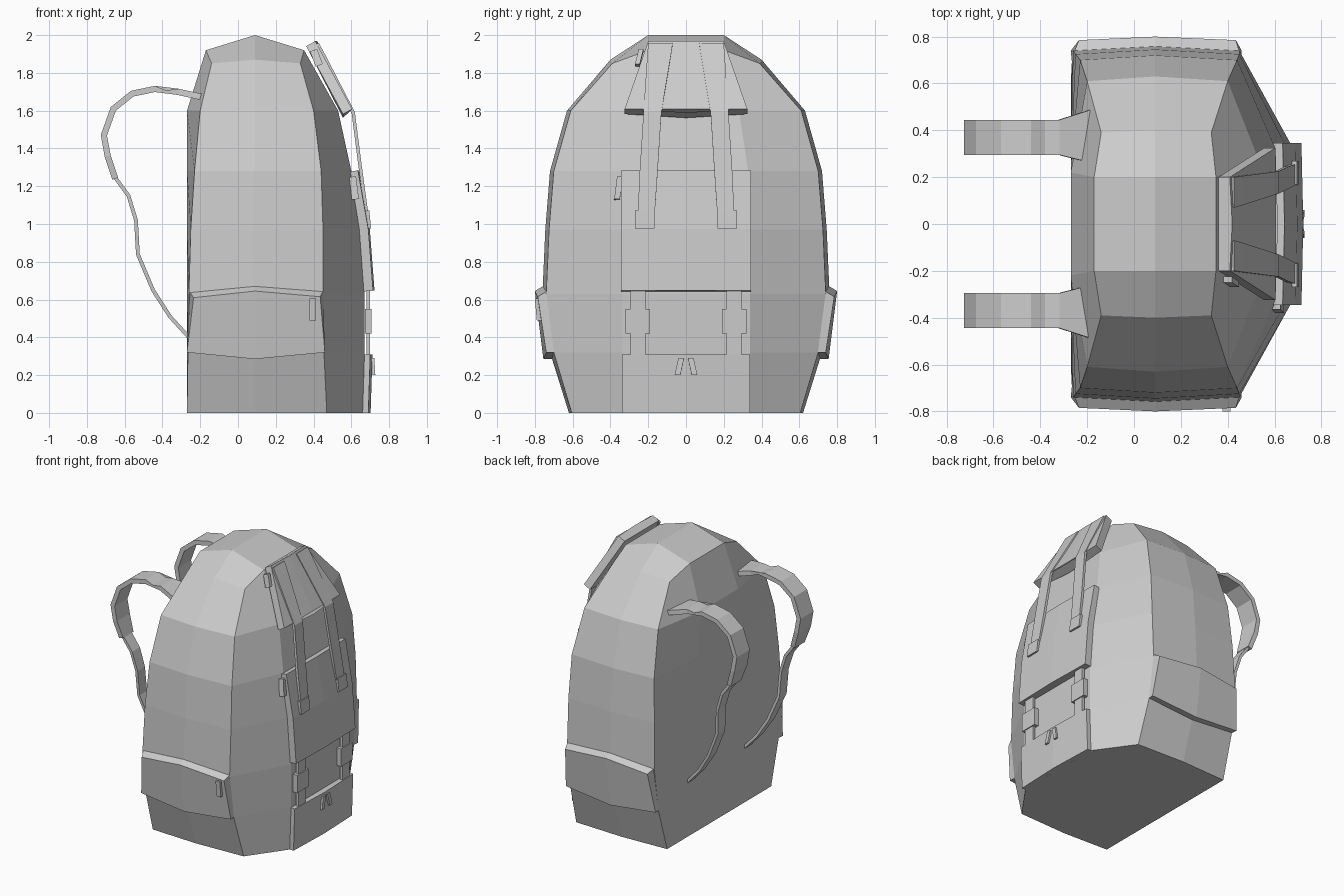
import bpy, bmesh
from mathutils import Vector

if "Cube" in bpy.data.objects:
    bpy.data.objects.remove(bpy.data.objects["Cube"])


def finish(name, bm):
    bmesh.ops.recalc_face_normals(bm, faces=bm.faces)
    me = bpy.data.meshes.new(name)
    bm.to_mesh(me)
    bm.free()
    ob = bpy.data.objects.new(name, me)
    bpy.context.collection.objects.link(ob)
    return ob


def loft(name, rings):
    """Closed skin through equal-length rings of points, capped at both ends."""
    bm = bmesh.new()
    vs = [[bm.verts.new(p) for p in r] for r in rings]
    n = len(rings[0])
    for a, b in zip(vs, vs[1:]):
        for i in range(n):
            j = (i + 1) % n
            bm.faces.new((a[i], a[j], b[j], b[i]))
    bm.faces.new(vs[0])
    bm.faces.new(vs[-1])
    return finish(name, bm)


def slab(name, path, t, bulge=0.0, sag=0.0, side=1):
    """Flat strip along an x/z path; rows are (x, z, y0, y1), t is the thickness."""
    rings = []
    for i, (x, z, y0, y1) in enumerate(path):
        a, b = path[max(i - 1, 0)], path[min(i + 1, len(path) - 1)]
        d = Vector((b[0] - a[0], b[1] - a[1])).normalized()
        nx, nz = d.y * t / 2, -d.x * t / 2
        if nx < 0:
            nx, nz = -nx, -nz
        ym = (y0 + y1) / 2
        dz = -sag if i == len(path) - 1 else 0
        ring = [(x - nx, y0, z - nz), (x + nx, y0, z + nz)]
        if bulge:
            ring.append((x + nx + bulge, ym, z + nz + dz))
        ring += [(x + nx, y1, z + nz), (x - nx, y1, z - nz)]
        if bulge:
            ring.append((x - nx, ym, z - nz + dz))
        rings.append([(px, py * side, pz) for px, py, pz in ring])
    return loft(name, rings)


# main body: z, back x, back y, rear corner x, corner y, side y, front corner x, front x, front y
LEVELS = [
    (0.00, -.27, .30, -.27, .605, .62, .47, .66, .34),
    (0.32, -.27, .30, -.265, .70, .72, .455, .67, .34),
    (0.63, -.27, .30, -.26, .74, .76, .45, .67, .34),
    (0.97, -.27, .28, -.25, .725, .745, .45, .645, .34),
    (1.28, -.27, .25, -.23, .70, .72, .44, .60, .33),
    (1.60, -.27, .22, -.20, .61, .63, .40, .53, .28),
    (1.87, -.17, .20, -.14, .39, .40, .33, .35, .20),
]
bm = bmesh.new()
rings = []
for z, bx, by, cx, cy, my, dx, fx, fy in LEVELS:
    top = z > 1.8
    zi, ze = (1.92, 1.85) if top else (z, z)
    half = [(bx, by, zi), (cx, cy, ze), (.09, my, z), (dx, cy, ze), (fx, fy, zi)]
    full = half + [(x, -y, h) for x, y, h in reversed(half)]
    rings.append([bm.verts.new(p) for p in full])
for a, b in zip(rings, rings[1:]):
    for i in range(10):
        j = (i + 1) % 10
        bm.faces.new((a[i], a[j], b[j], b[i]))
bm.faces.new(rings[0])
r = rings[-1]
t0, t1 = bm.verts.new((.09, .2, 2.0)), bm.verts.new((.09, -.2, 2.0))
for f in ((r[0], r[1], r[2], t0), (t0, r[2], r[3], r[4]), (r[9], r[0], t0, t1),
          (t0, r[4], r[5], t1), (t1, r[5], r[6], r[7]), (r[9], t1, r[7], r[8])):
    bm.faces.new(f)
finish("pack_body", bm)

# front pockets and top flap
slab("lower_pocket", [(.665, 0, -.34, .34), (.675, .31, -.34, .34)], .05, .012)
slab("front_panel", [(.69, .645, -.345, .345), (.665, .97, -.345, .345),
                     (.61, 1.28, -.345, .345)], .05, .008)
slab("top_flap", [(.385, 1.955, -.2, .2), (.58, 1.595, -.325, .325)], .055, .01, .02)

for s, label in ((1, "left"), (-1, "right")):
    # side pouches
    xs = (-.265, .09, .46)
    lip = [(-.255, .735 * s, .64), (.09, .75 * s, .675), (.45, .735 * s, .645)]
    top = [(-.235, .785 * s, .61), (.09, .80 * s, .645), (.435, .785 * s, .615)]
    low = [(-.27, .74 * s, .32), (.09, .755 * s, .285), (.46, .74 * s, .32)]
    inn = [(-.265, .69 * s, .32), (.09, .70 * s, .285), (.455, .69 * s, .32)]
    loft("side_pouch_" + label, [list(q) for q in zip(lip, top, low, inn)])

    # padded shoulder strap and thin webbing below it
    slab("shoulder_strap_" + label, [
        (-.18, 1.67, .26, .49), (-.32, 1.70, .295, .445), (-.44, 1.715, .295, .445),
        (-.56, 1.69, .295, .445), (-.66, 1.61, .295, .445), (-.71, 1.47, .295, .445),
        (-.69, 1.36, .295, .445), (-.65, 1.24, .31, .43)], .033, side=s)
    slab("strap_webbing_" + label, [
        (-.66, 1.26, .325, .415), (-.58, 1.15, .325, .415), (-.54, 1.02, .325, .41),
        (-.53, .84, .315, .40), (-.45, .65, .305, .385), (-.36, .51, .30, .37),
        (-.26, .40, .295, .365)], .02, side=s)

    # flap straps hanging down over the front
    slab("flap_strap_" + label, [
        (.42, 1.955, .07, .20), (.455, 1.89, .08, .205), (.61, 1.59, .13, .225),
        (.65, 1.28, .15, .245), (.68, 1.06, .165, .255)], .018, side=s)
    slab("strap_end_" + label, [(.68, 1.07, .168, .27), (.69, .975, .168, .27)], .03, side=s)

    # compression strap with buckle, and zip pulls
    slab("buckle_strap_" + label, [(.69, .30, .215, .295), (.69, .65, .215, .295)], .02, side=s)
    slab("buckle_" + label, [(.69, .42, .19, .32), (.69, .55, .19, .32)], .034, side=s)
    slab("zip_pull_" + label, [(.715, .29, .01, .04), (.72, .20, .03, .06)], .014, side=s)

# zip tabs at the pocket edges
slab("panel_zip_tab", [(.605, 1.25, -.365, -.335), (.62, 1.13, -.38, -.35)], .04)
slab("flap_zip_tab", [(.40, 1.92, -.25, -.225), (.43, 1.84, -.27, -.245)], .04)
slab("pouch_zip_tab", [(.395, .605, -.80, -.78), (.395, .49, -.79, -.76)], .035)
